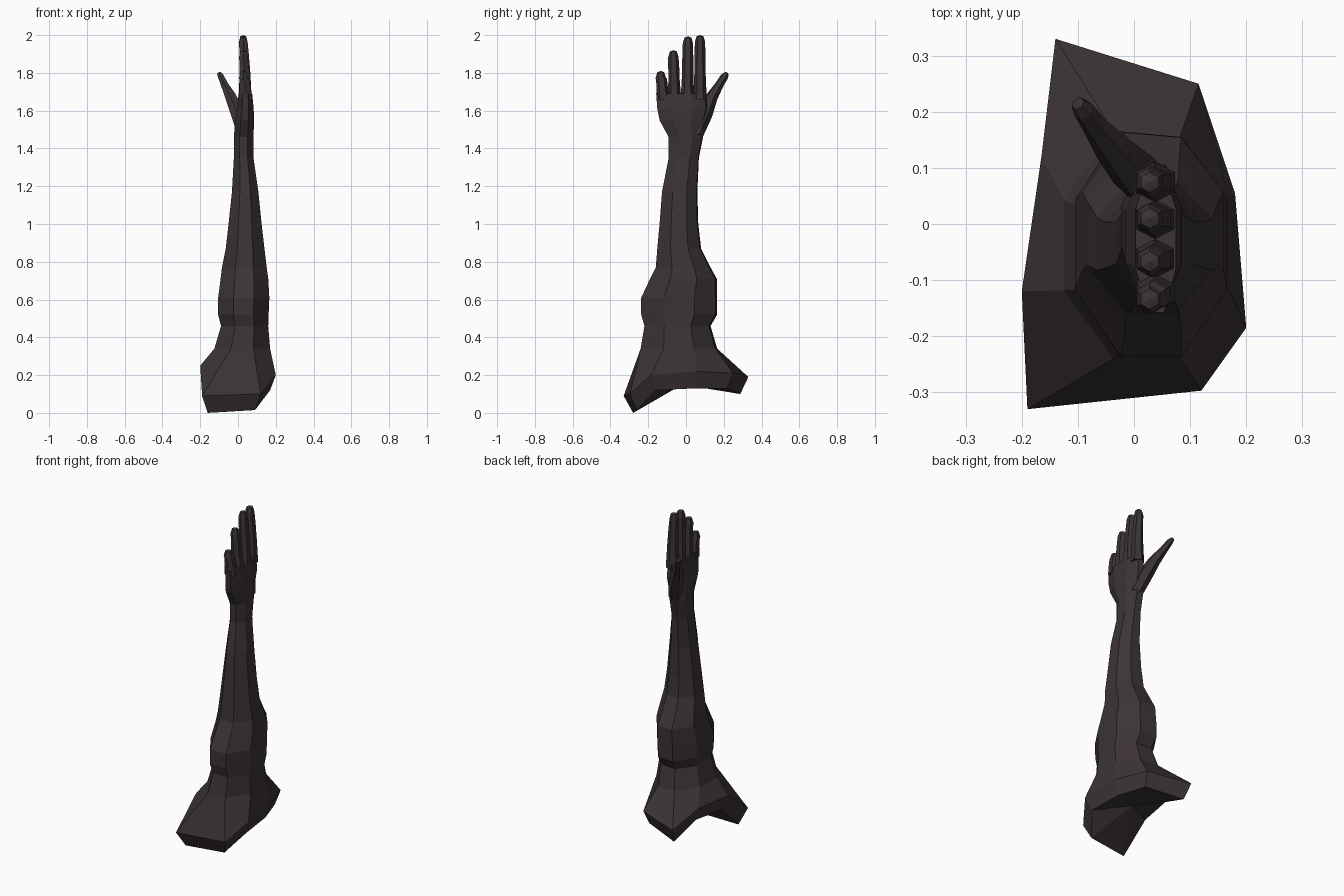
import bpy, bmesh
from math import cos, sin, pi
from mathutils import Vector

if "Cube" in bpy.data.objects:
    bpy.data.objects.remove(bpy.data.objects["Cube"], do_unlink=True)

skin = bpy.data.materials.new("dark_brown")
skin.use_nodes = True
colour = (0.045, 0.034, 0.034, 1)
skin.diffuse_color = colour
skin.node_tree.nodes["Principled BSDF"].inputs["Base Color"].default_value = colour


def loft(name, rings, tip=None, hollow=None):
    """Join rings of points into a closed skin, optionally with a hollowed start."""
    bm = bmesh.new()
    loops = [[bm.verts.new(p) for p in ring] for ring in rings]
    n = len(loops[0])
    for a, b in zip(loops, loops[1:]):
        for i in range(n):
            j = (i + 1) % n
            bm.faces.new((a[i], a[j], b[j], b[i]))
    for loop, point in ((loops[0], hollow), (loops[-1], tip)):
        if point is None:
            bm.faces.new(loop)
        else:
            c = bm.verts.new(point)
            for i in range(n):
                bm.faces.new((loop[i], loop[(i + 1) % n], c))
    bmesh.ops.recalc_face_normals(bm, faces=bm.faces)
    mesh = bpy.data.meshes.new(name)
    bm.to_mesh(mesh)
    bm.free()
    mesh.materials.append(skin)
    ob = bpy.data.objects.new(name, mesh)
    bpy.context.collection.objects.link(ob)
    return ob


# Eight-sided section shape, stretched to each pair of extents
section = [(-.4, 1), (.4, .95), (1, .4), (1, -.4), (.4, -1), (-.4, -1), (-1, -.4), (-1, .4)]


def oval(z, x0, x1, y0, y1):
    return [((x0 + x1) / 2 + u * (x1 - x0) / 2, (y0 + y1) / 2 + v * (y1 - y0) / 2, z)
            for u, v in section]


# Flared shoulder rim, upper and lower edges
rim = [(-.14, .33, .19), (.115, .25, .21), (.18, .055, .22), (.2, -.185, .2),
       (.12, -.297, .1), (-.19, -.33, .09), (-.2, -.12, .25), (-.165, .12, .25)]
rim_low = [(x * .85, y * .87, z - .09 + .01 * (i % 2)) for i, (x, y, z) in enumerate(rim)]
rim_low[5] = (-.16, -.28, 0)
rim_low[4] = (.09, -.26, .015)

# Arm from shoulder through elbow to wrist and palm
arm = [(.34, -.125, .17, -.24, .165), (.46, -.09, .16, -.22, .13),
       (.52, -.105, .162, -.237, .165), (.61, -.105, .166, -.237, .165),
       (.71, -.092, .16, -.19, .163), (.77, -.085, .152, -.16, .13),
       (.87, -.065, .14, -.152, .08), (1.0, -.05, .125, -.14, .065),
       (1.17, -.032, .108, -.127, .06), (1.35, -.022, .082, -.092, .068),
       (1.46, -.022, .082, -.092, .09), (1.55, -.015, .085, -.14, .098),
       (1.61, -.005, .083, -.152, .112), (1.69, .003, .075, -.158, .105)]
loft("arm", [rim_low, rim] + [oval(*a) for a in arm], hollow=(0, -.02, .15))


def digit(name, path, sides=6):
    """Tapering finger along (centre, half width, half depth) stations."""
    rings = []
    for k, (c, w, d) in enumerate(path):
        a = Vector(path[max(k - 1, 0)][0])
        b = Vector(path[min(k + 1, len(path) - 1)][0])
        axis = (b - a).normalized()
        side = (Vector((0, 1, 0)) - axis * axis.y).normalized()
        out = axis.cross(side)
        rings.append([Vector(c) + side * w * cos(2 * pi * i / sides)
                      + out * d * sin(2 * pi * i / sides) for i in range(sides)])
    end = Vector(path[-1][0]) + (Vector(path[-1][0]) - Vector(path[-2][0])).normalized() * .006
    loft(name, rings, tip=end)


# Four fingers
for name, y0, y1, top in (("little_finger", -.12, -.134, 1.81), ("ring_finger", -.061, -.067, 1.92),
                          ("middle_finger", .008, .01, 1.993), ("index_finger", .074, .074, 2.0)):
    span = top - 1.66
    digit(name, [((.038, y0, 1.66), .036, .04),
                 ((.037, y0 + (y1 - y0) * .4, 1.66 + span * .4), .03, .033),
                 ((.033, y0 + (y1 - y0) * .7, 1.66 + span * .7), .029, .028),
                 ((.028, y1, top - .035), .027, .026),
                 ((.028, y1, top - .006), .018, .018)])

# Thumb
digit("thumb", [((.035, .055, 1.47), .035, .04), ((.0, .095, 1.58), .045, .042),
                ((-.037, .135, 1.67), .033, .034), ((-.07, .175, 1.735), .023, .022),
                ((-.09, .203, 1.78), .021, .018), ((-.1, .215, 1.797), .013, .012)])
